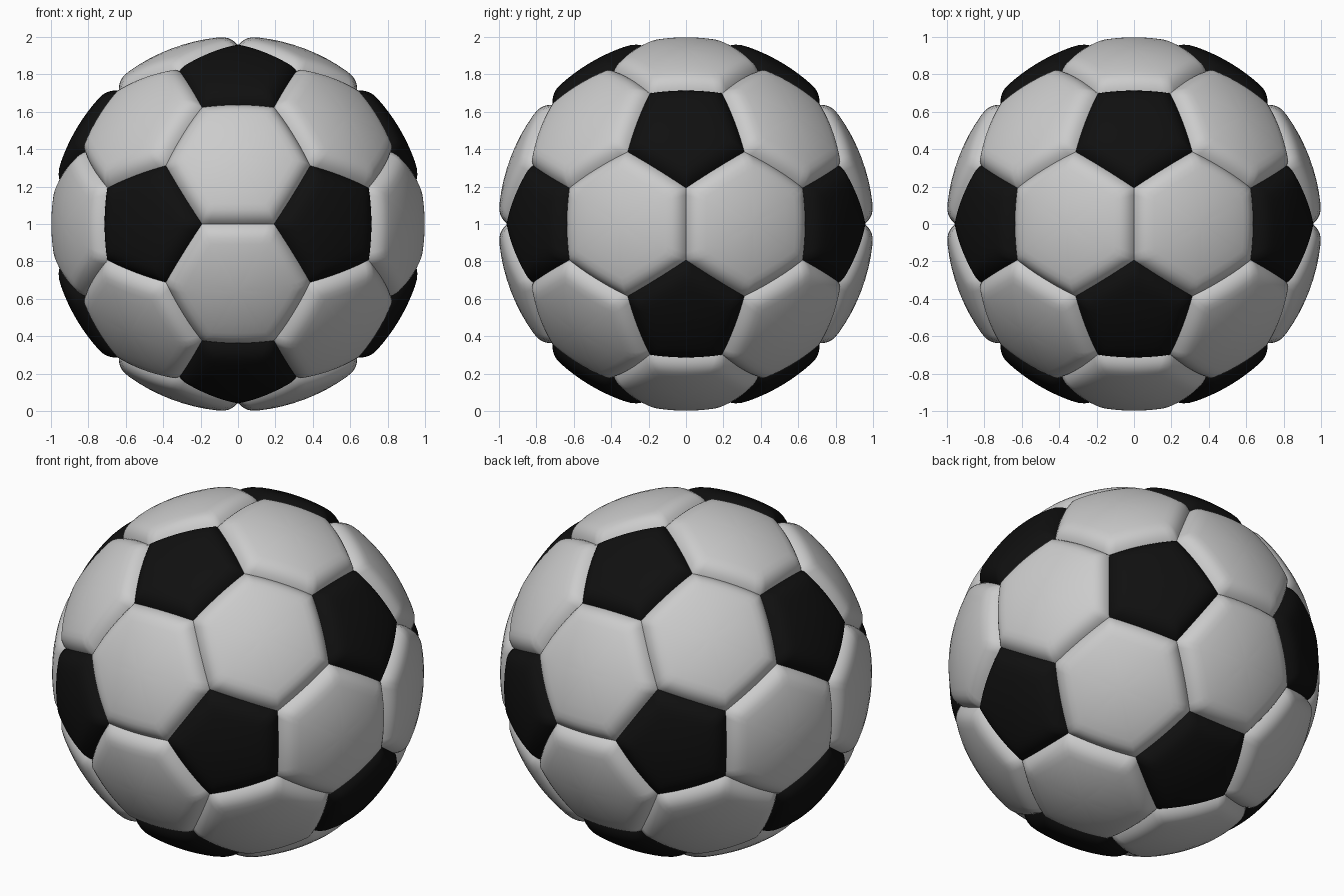
import bpy, math
from itertools import combinations
from mathutils import Vector

if "Cube" in bpy.data.objects:
    bpy.data.objects.remove(bpy.data.objects["Cube"])

PHI = (1 + 5 ** 0.5) / 2
SEAM, RIM, ROUND = 0.955, 1.003, 0.12   # seam radius, panel radius, edge rounding width
SEG = 10                                # divisions along each panel edge

# Icosahedron corners give the pentagon centres, its triangles the hexagons
ico = []
for a in (-1, 1):
    for b in (-PHI, PHI):
        ico += [Vector((a, b, 0)), Vector((0, a, b)), Vector((b, 0, a))]
near = lambda p, q: abs((p - q).length - 2) < 0.01


def ordered(points):
    c = sum(points, Vector()) / len(points)
    u = (points[0] - c).normalized()
    v = c.normalized().cross(u)
    return sorted(points, key=lambda p: math.atan2((p - c).dot(v), (p - c).dot(u)))


pentagons = [ordered([p.lerp(q, 1 / 3) for q in ico if near(p, q)]) for p in ico]
hexagons = [ordered([p.lerp(q, 1 / 3) for p in tri for q in tri if p is not q])
            for tri in combinations(ico, 3)
            if all(near(p, q) for p, q in combinations(tri, 2))]


def puff(d):
    t = min(d / ROUND, 1)
    return SEAM + (RIM - SEAM) * (1 - (1 - t) ** 2.6)


def add_panel(corners, verts, faces):
    n = len(corners)
    c = sum(corners, Vector()) / n
    apothem = ((corners[0] + corners[1]) / 2 - c).length / c.length
    depths = [0, .004, .012, .025, .04, .06, .085, .12]
    depths += [.12 + (apothem - .12) * k / 4 for k in (1, 2, 3)]
    start, ring = len(verts), n * SEG
    for d in depths:
        for i in range(n):
            for k in range(SEG):
                edge = corners[i].lerp(corners[(i + 1) % n], k / SEG)
                verts.append(edge.lerp(c, d / apothem).normalized() * puff(d))
    verts.append(c.normalized() * RIM)
    for r in range(len(depths)):
        for j in range(ring):
            a, b = start + r * ring + j, start + r * ring + (j + 1) % ring
            if r < len(depths) - 1:
                faces.append((a, b, b + ring, a + ring))
            else:
                faces.append((a, b, len(verts) - 1))


def build(name, panels):
    verts, faces = [], []
    for p in panels:
        add_panel(p, verts, faces)
    me = bpy.data.meshes.new(name)
    me.from_pydata([v + Vector((0, 0, 1)) for v in verts], [], faces)
    me.polygons.foreach_set("use_smooth", [True] * len(me.polygons))
    ob = bpy.data.objects.new(name, me)
    bpy.context.collection.objects.link(ob)
    return ob


# White hexagon panels and black pentagon panels
build("hexagon_panels", hexagons)
black = bpy.data.materials.new("black")
black.diffuse_color = (0.005, 0.005, 0.005, 1)
black.use_nodes = True
black.node_tree.nodes["Principled BSDF"].inputs["Base Color"].default_value = black.diffuse_color
build("pentagon_panels", pentagons).data.materials.append(black)
